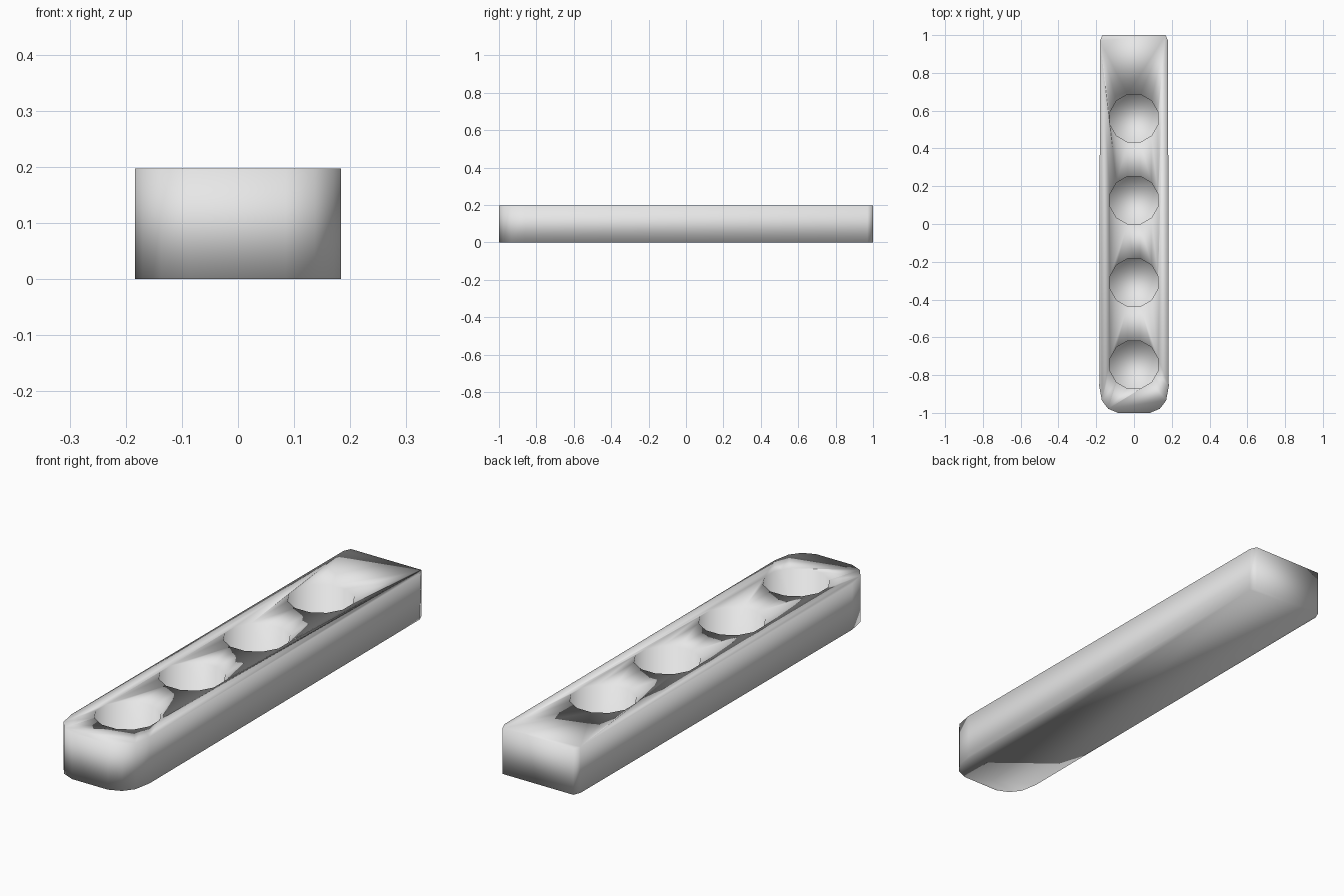
import bpy
import bmesh
from mathutils import Matrix

cube = bpy.data.objects.get("Cube")
if cube:
    bpy.data.objects.remove(cube, do_unlink=True)

HEIGHT = 0.197
HOLE_DEPTH = 0.14
HOLE_RADIUS = 0.131
HOLE_Y = (0.56, 0.126, -0.31, -0.745)

# Material
grey = bpy.data.materials.new("light grey")
grey.use_nodes = True
colour = (0.8, 0.8, 0.8, 1)
grey.diffuse_color = colour
grey.node_tree.nodes["Principled BSDF"].inputs["Base Color"].default_value = colour


def make_object(name, bm):
    bmesh.ops.recalc_face_normals(bm, faces=bm.faces)
    mesh = bpy.data.meshes.new(name)
    bm.to_mesh(mesh)
    bm.free()
    mesh.materials.append(grey)
    obj = bpy.data.objects.new(name, mesh)
    bpy.context.collection.objects.link(obj)
    return obj


# Long block: half outline mirrored in x, rounded at the front, nearly square at the back
half = [(0.085, -1), (0.137, -0.978), (0.17, -0.935), (0.184, -0.86),
        (0.18, 0.97), (0.167, 1)]
outline = half + [(-x, y) for x, y in reversed(half)]
bm = bmesh.new()
base = bm.faces.new([bm.verts.new((x, y, 0)) for x, y in outline])
extruded = bmesh.ops.extrude_face_region(bm, geom=[base], use_keep_orig=True)
top_verts = [v for v in extruded["geom"] if isinstance(v, bmesh.types.BMVert)]
bmesh.ops.translate(bm, verts=top_verts, vec=(0, 0, HEIGHT))
block = make_object("holder_block", bm)

# Row of round recesses
bm = bmesh.new()
cut_height = 0.3
for y in HOLE_Y:
    place = Matrix.Translation((0, y, HEIGHT - HOLE_DEPTH + cut_height / 2))
    bmesh.ops.create_cone(bm, cap_ends=True, segments=12, radius1=HOLE_RADIUS,
                          radius2=HOLE_RADIUS, depth=cut_height,
                          matrix=place @ Matrix.Rotation(0.2618, 4, "Z"))
cutter = make_object("recess_cutter", bm)
cutter.hide_render = True

cut = block.modifiers.new("recesses", "BOOLEAN")
cut.operation = "DIFFERENCE"
cut.solver = "EXACT"
cut.object = cutter
bpy.ops.object.select_all(action="DESELECT")
block.select_set(True)
bpy.context.view_layer.objects.active = block
bpy.ops.object.modifier_apply(modifier=cut.name)
bpy.data.objects.remove(cutter, do_unlink=True)

# Soft shading over every edge
bpy.ops.object.shade_smooth()
